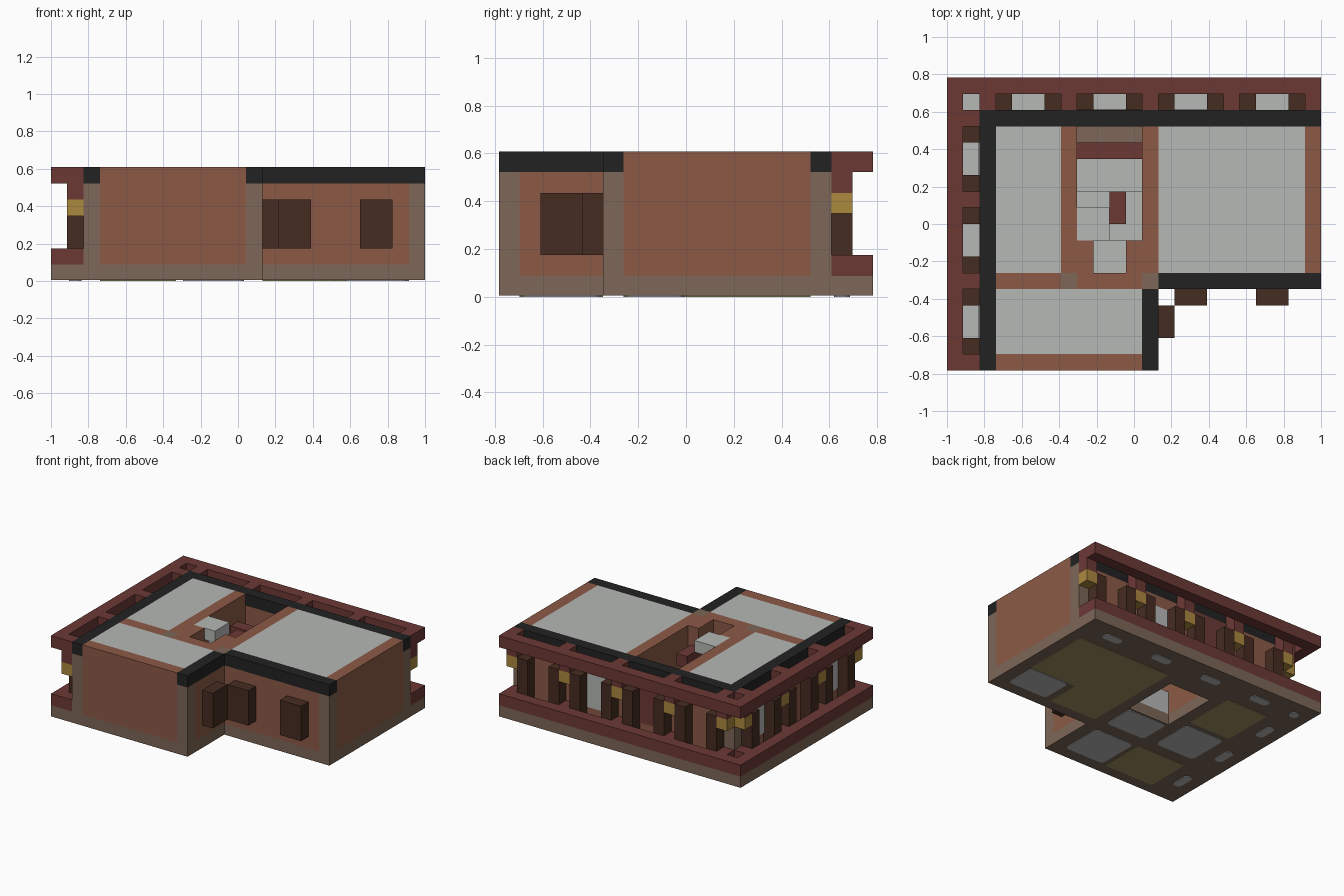
import bpy
import bmesh

# Everything sits on a modular grid of 23 x 18 x 7 units
U = 2 / 23

if "Cube" in bpy.data.objects:
    bpy.data.objects.remove(bpy.data.objects["Cube"], do_unlink=True)


def material(name, hex_code):
    def linear(c):
        c /= 255
        return c / 12.92 if c <= 0.04045 else ((c + 0.055) / 1.055) ** 2.4
    rgb = [linear(b) for b in bytes.fromhex(hex_code)]
    m = bpy.data.materials.new(name)
    m.use_nodes = True
    m.diffuse_color = (*rgb, 1)
    m.node_tree.nodes["Principled BSDF"].inputs["Base Color"].default_value = (*rgb, 1)
    return m


white = material("pale_grey", "B6B8B6")
clay = material("terracotta", "8C5A46")
stone = material("brown_stone", "7C6757")
black = material("charcoal", "222222")
wood = material("dark_wood", "462C21")
maroon = material("maroon", "6C3935")
gold = material("gold", "AC883F")
olive = material("olive_floor", "A09062")


def blocks(name, mat, boxes, rounding=0):
    """One object from boxes given as (x0, y0, z0, x1, y1, z1) in grid units."""
    bm = bmesh.new()
    for x0, y0, z0, x1, y1, z1 in boxes:
        verts = bmesh.ops.create_cube(bm, size=1)["verts"]
        for v in verts:
            v.co.x = (x1 if v.co.x > 0 else x0) * U - 1
            v.co.y = ((y1 if v.co.y > 0 else y0) - 9) * U
            v.co.z = (z1 if v.co.z > 0 else z0) * U
    if rounding:
        upright = [e for e in bm.edges
                   if abs(e.verts[0].co.z - e.verts[1].co.z) > 1e-5]
        bmesh.ops.bevel(bm, geom=upright, offset=rounding * U, segments=3,
                        profile=0.5, affect="EDGES")
    mesh = bpy.data.meshes.new(name)
    bm.to_mesh(mesh)
    bm.free()
    mesh.materials.append(mat)
    obj = bpy.data.objects.new(name, mesh)
    bpy.context.collection.objects.link(obj)
    return obj


def flat(rects, z0, z1):
    """Give ground plan rectangles (x0, y0, x1, y1) a height range."""
    return [(a, b, z0, c, d, z1) for a, b, c, d in rects]


def cells(points, z0, z1):
    return flat([(x, y, x + 1, y + 1) for x, y in points], z0, z1)


T = 0.05  # thickness of thin plates

# Base slab around the stair opening
blocks("base_slab", stone, flat([(0, 0, 13, 5), (0, 5, 23, 9), (0, 9, 8, 14),
                                 (12, 9, 23, 14), (0, 14, 23, 18)], T, 1))

# Corner columns
corners = [(2, 0), (12, 0), (2, 5), (2, 15), (22, 5), (22, 15)]
blocks("corner_columns", stone, cells(corners, 1, 6))
blocks("inner_columns", stone, cells([(7, 5), (12, 5)], 1, 7))

# Walls, high ones reach the roof and low ones carry a dark beam
blocks("high_walls", clay, flat([
    (3, 0, 12, 1), (22, 6, 23, 15), (7, 6, 8, 15), (12, 6, 13, 15),
    (3, 5, 7, 6), (8, 5, 12, 6), (8, 6, 9, 8), (11, 6, 12, 8)], 1, 7))
blocks("low_walls", clay, flat([
    (12, 1, 13, 5), (13, 5, 22, 6), (3, 15, 22, 16),
    (2, 1, 3, 5), (2, 6, 3, 15)], 1, 6))
blocks("roof_beams", black, flat([
    (2, 0, 3, 16), (3, 15, 23, 16), (12, 0, 13, 5), (13, 5, 23, 6)], 6, 7))

# Room fillings with flat roofs
blocks("room_roofs", white, flat([
    (3, 1, 12, 5), (3, 6, 7, 15), (13, 6, 22, 15)], 1, 7))

# Gallery bays along the back (x) and the side (y)
back_bars = range(2, 23, 5)
side_bars = range(0, 16, 5)
bars = [(x, 16) for x in back_bars] + [(1, y) for y in side_bars]
posts, gaps = [], []
for x in list(back_bars)[:-1]:
    posts += [(x + 1, 16), (x + 4, 16)]
    gaps.append((x + 2, 16, x + 4, 17))
for y in list(side_bars)[:-1]:
    posts += [(1, y + 1), (1, y + 4)]
    gaps.append((1, y + 2, 2, y + 4))
gaps.append((1, 16, 2, 17))

rim = [(0, 0, 1, 18), (1, 17, 23, 18)]
blocks("gallery_ledge", maroon, flat(rim, 1, 2) + cells(bars, 1, 2))
blocks("gallery_cornice", maroon, flat(rim, 6, 7) + cells(bars, 5, 7))
blocks("gallery_brackets", gold, cells(bars, 4, 5))
blocks("gallery_posts", wood, cells(posts, 1, 5))
blocks("gallery_floor", white, flat(gaps, 1, 1 + T))

# Pale windows and the panel behind the stairwell
blocks("gallery_windows", white, [(14, 16, 2, 16, 16 + T, 5),
                                  (2 - T, 12, 2, 2, 14, 5), (2 - T, 2, 2, 2, 4, 5)])
blocks("stair_back_panel", maroon, [(8, 16, 2, 12, 16 + T, 6)])

# Shutters on the outer walls
blocks("shutters", wood, flat([(14, 4, 16, 5), (19, 4, 21, 5), (13, 2, 14, 4)], 2, 5))

# Stairwell
blocks("stair_landing", white, flat([(9, 6, 11, 8)], 1, 2)
       + flat([(8, 8, 12, 9)], 1, 3) + flat([(8, 11, 12, 13)], 3, 4)
       + flat([(11, 9, 12, 11)], 2, 3) + flat([(8, 10, 10, 11)], 4, 5))
blocks("stair_top_block", white, [(8, 8, 6, 10, 10, 7)])
blocks("stair_beams", maroon, [(8, 13, 4, 12, 14, 5), (10, 9, 5, 11, 11, 6)])
blocks("stair_back_step", stone, [(8, 14, 1, 12, 15, 2)])

# Floor markings on the underside
inset = 0.12
pale = gaps + [(8, 6, 12, 9), (18, 6, 22, 9), (3, 6, 7, 10), (8, 1, 12, 5)]
blocks("underside_pale_patches", white,
       flat([(a + inset, b + inset, c - inset, d - inset) for a, b, c, d in pale], 0, T), 0.3)
blocks("underside_olive_patches", olive, flat([
    (13, 9, 22, 15), (13, 6, 17.5, 9), (3, 10.4, 7, 15), (3, 1, 7.7, 5)], 0, T))
